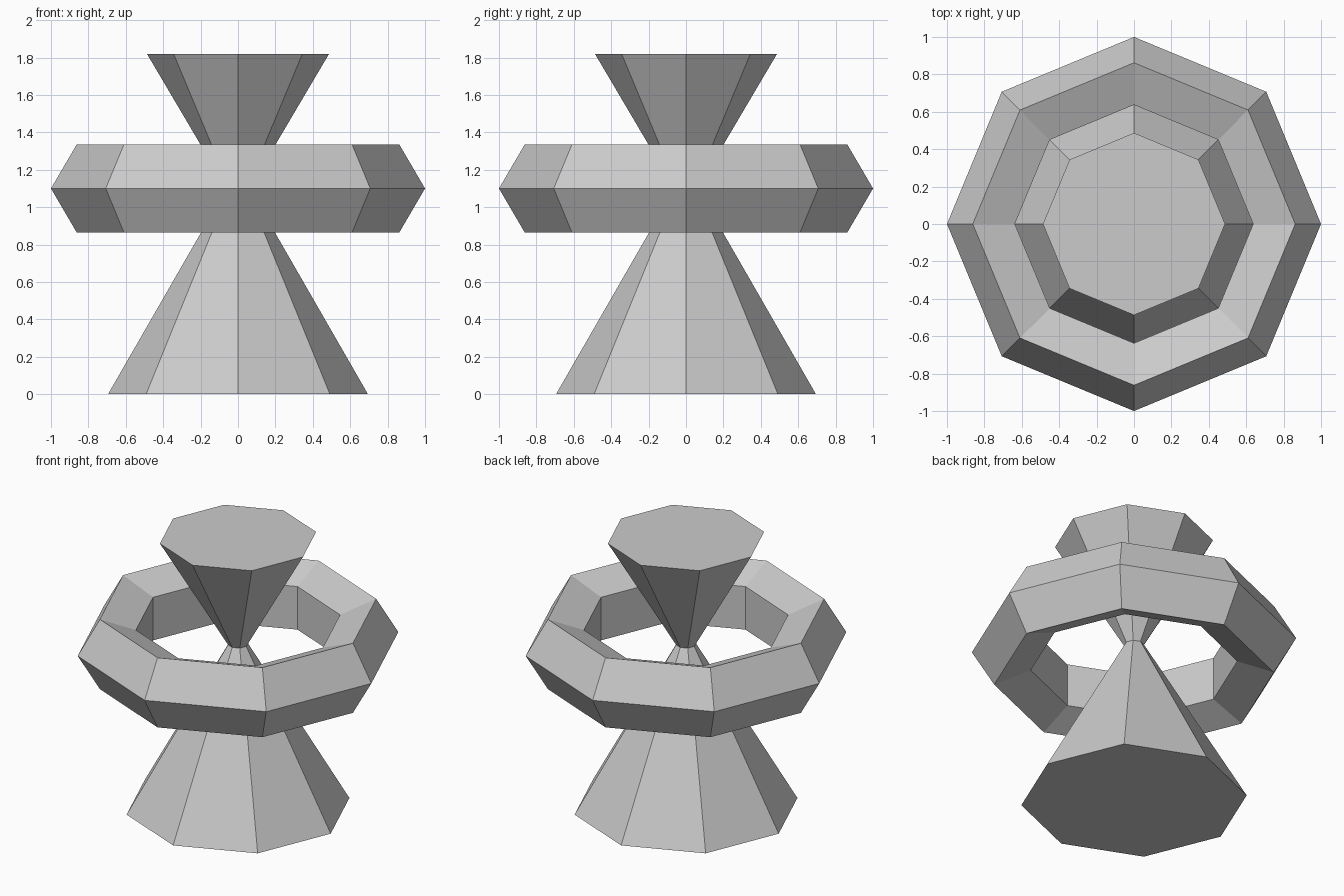
import bpy, bmesh
from math import cos, sin, tau

if "Cube" in bpy.data.objects:
    bpy.data.objects.remove(bpy.data.objects["Cube"])

SIDES = 8


def lathe(name, profile, closed):
    """Revolve (radius, z) points into an eight-sided solid."""
    bm = bmesh.new()
    rings = [[bm.verts.new((r * cos(tau * i / SIDES), r * sin(tau * i / SIDES), z))
              for i in range(SIDES)] for r, z in profile]
    pairs = list(zip(rings, rings[1:]))
    if closed:
        pairs.append((rings[-1], rings[0]))
    else:
        bm.faces.new(rings[0])
        bm.faces.new(rings[-1])
    for a, b in pairs:
        for i in range(SIDES):
            j = (i + 1) % SIDES
            bm.faces.new((a[i], a[j], b[j], b[i]))
    bmesh.ops.recalc_face_normals(bm, faces=bm.faces)
    mesh = bpy.data.meshes.new(name)
    bm.to_mesh(mesh)
    bm.free()
    obj = bpy.data.objects.new(name, mesh)
    bpy.context.collection.objects.link(obj)
    return obj


# Hourglass pedestal: wide foot, narrow neck, flared top
lathe("hourglass_pedestal", [(0.695, 0), (0.062, 1.10), (0.487, 1.82)], False)

# Floating ring with a five-sided section
MID = 1.10
lathe("floating_ring", [(1.0, MID), (0.862, MID + 0.236), (0.637, MID + 0.146),
                        (0.637, MID - 0.146), (0.862, MID - 0.236)], True)
